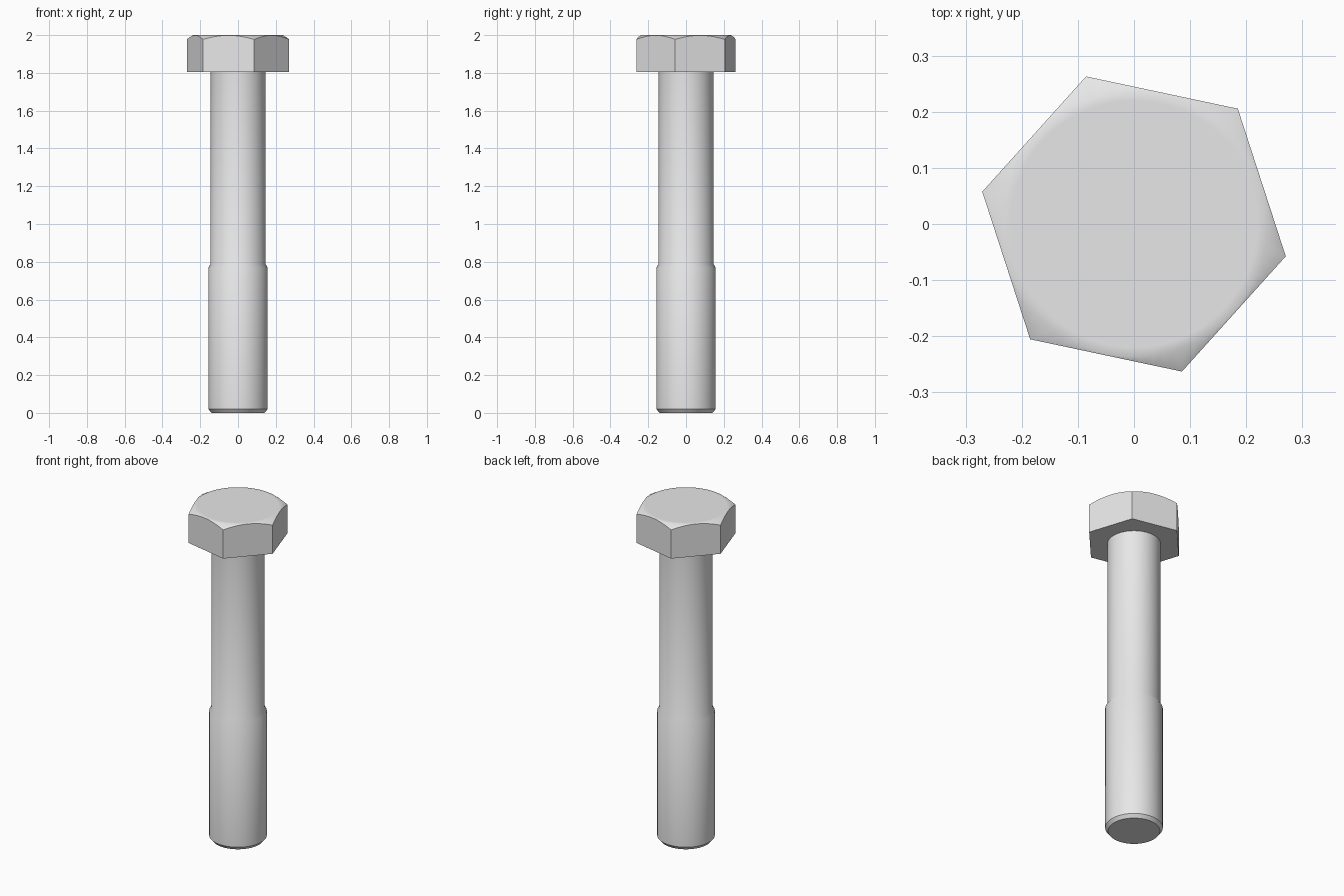
import bpy, bmesh, math

cube = bpy.data.objects.get("Cube")
if cube:
    bpy.data.objects.remove(cube, do_unlink=True)

# One plain steel colour
steel = bpy.data.materials.new("light grey steel")
steel.use_nodes = True
steel.diffuse_color = (0.8, 0.8, 0.8, 1)
bsdf = next(n for n in steel.node_tree.nodes if n.type == 'BSDF_PRINCIPLED')
bsdf.inputs["Base Color"].default_value = (0.8, 0.8, 0.8, 1)


def loft(name, rings):
    """Join closed rings of equal length from bottom to top, capping both ends."""
    bm = bmesh.new()
    loops = [[bm.verts.new(p) for p in ring] for ring in rings]
    n = len(loops[0])
    for low, high in zip(loops, loops[1:]):
        for i in range(n):
            j = (i + 1) % n
            bm.faces.new((low[i], low[j], high[j], high[i]))
    bm.faces.new(list(reversed(loops[0])))
    bm.faces.new(loops[-1])
    mesh = bpy.data.meshes.new(name)
    bm.to_mesh(mesh)
    bm.free()
    mesh.materials.append(steel)
    obj = bpy.data.objects.new(name, mesh)
    bpy.context.collection.objects.link(obj)
    bpy.ops.object.select_all(action='DESELECT')
    obj.select_set(True)
    bpy.context.view_layer.objects.active = obj
    bpy.ops.object.shade_smooth_by_angle(angle=math.radians(35))
    return obj


def circle(radius, z, count):
    return [(radius * math.cos(a), radius * math.sin(a), z)
            for a in (math.tau * i / count for i in range(count))]


# Shank and thicker lower section: (radius, height) profile with end chamfer
PROFILE = [(0.141, 0), (0.157, 0.02), (0.157, 0.768), (0.145, 0.79), (0.145, 1.806)]
loft("shank", [circle(r, z, 64) for r, z in PROFILE])

# Hexagonal head, trimmed on top by a 30 degree conical chamfer
CORNER, TURN, STEPS = 0.2765, math.radians(-12), 12
BOTTOM, TOP, FLAT = 1.805, 2.0, 0.237
apothem = CORNER * math.cos(math.pi / 6)
base, side, rim, inner = [], [], [], []
for i in range(6 * STEPS):
    a = math.tau * i / (6 * STEPS)
    r = apothem / math.cos(a % (math.pi / 3) - math.pi / 6)
    c, s = math.cos(a + TURN), math.sin(a + TURN)
    base.append((r * c, r * s, BOTTOM))
    side.append((r * c, r * s, TOP - (r - FLAT) * math.tan(math.pi / 6)))
    rim.append((FLAT * c, FLAT * s, TOP))
    inner.append((0.22 * c, 0.22 * s, TOP))
loft("hex_head", [base, side, rim, inner])
